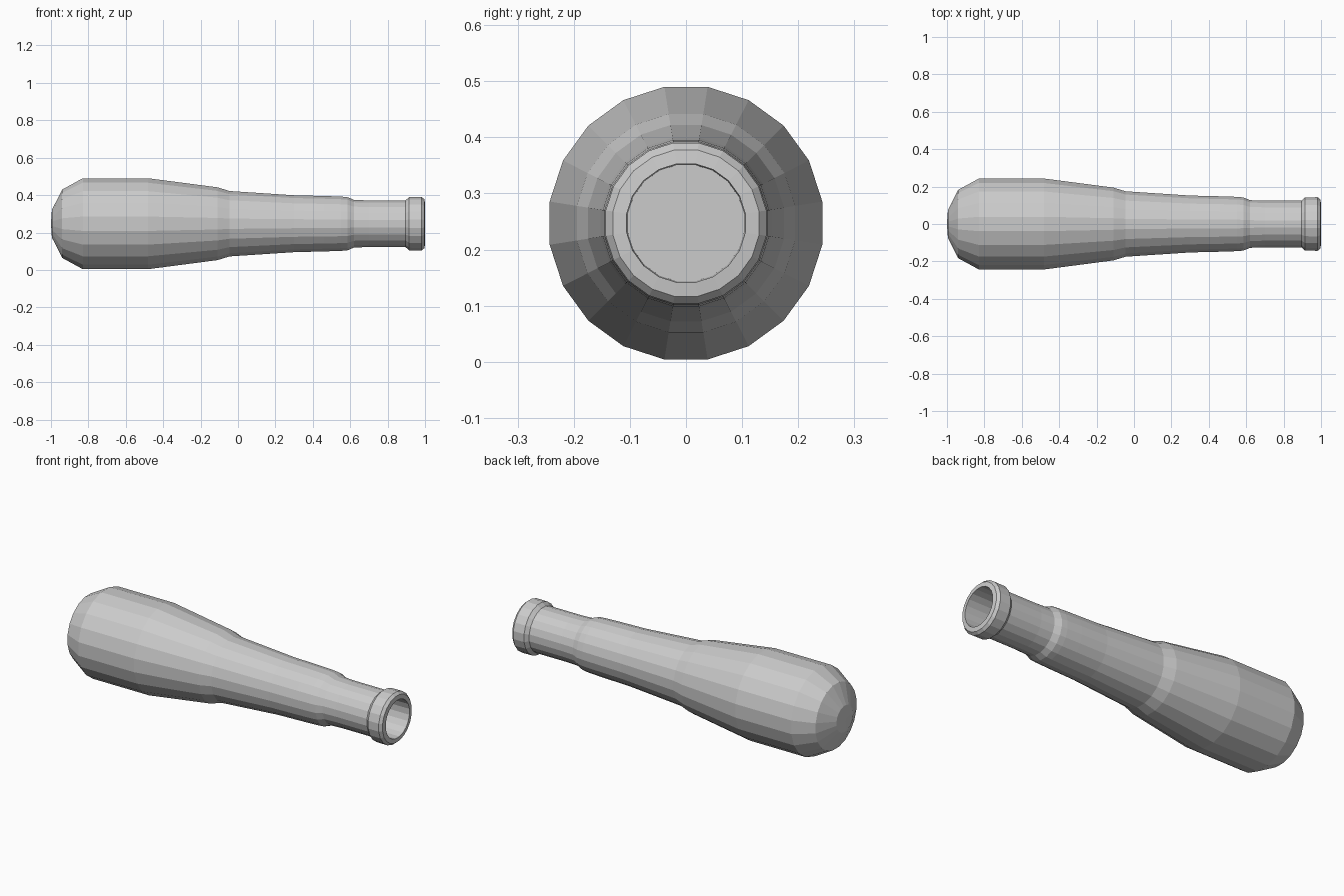
import bpy, bmesh
from math import pi, sin, cos

if "Cube" in bpy.data.objects:
    bpy.data.objects.remove(bpy.data.objects["Cube"])

AXIS_Z = 0.247
SIDES = 20


def lathe(name, profile, sides):
    """Revolve (x, radius) points about the barrel's long axis."""
    bm = bmesh.new()
    rings = []
    for x, r in profile:
        if r == 0:
            rings.append([bm.verts.new((x, 0, AXIS_Z))] * sides)
        else:
            rings.append([bm.verts.new((x, r * cos(a), AXIS_Z + r * sin(a)))
                          for a in (2 * pi * (i + 0.5) / sides for i in range(sides))])
    for a, b in zip(rings, rings[1:]):
        for i in range(sides):
            j = (i + 1) % sides
            bm.faces.new(dict.fromkeys((a[i], a[j], b[j], b[i])))
    bmesh.ops.recalc_face_normals(bm, faces=bm.faces)
    mesh = bpy.data.meshes.new(name)
    bm.to_mesh(mesh)
    bm.free()
    obj = bpy.data.objects.new(name, mesh)
    bpy.context.collection.objects.link(obj)
    return obj


# Rounded breech, tapering body with stepped bands, flared muzzle
outer = [(-1.0, 0), (-0.995, 0.075), (-0.94, 0.185), (-0.83, 0.246),
         (-0.48, 0.246), (-0.11, 0.197), (-0.045, 0.177), (0.30, 0.154),
         (0.46, 0.150), (0.55, 0.147), (0.585, 0.144), (0.62, 0.129),
         (0.70, 0.126), (0.895, 0.126), (0.915, 0.144), (0.982, 0.145)]
# Muzzle face and blind bore
bore = [(0.997, 0.132), (1.0, 0.107), (0.55, 0.105), (0.55, 0)]

lathe("cannon_barrel", outer + bore, SIDES)
